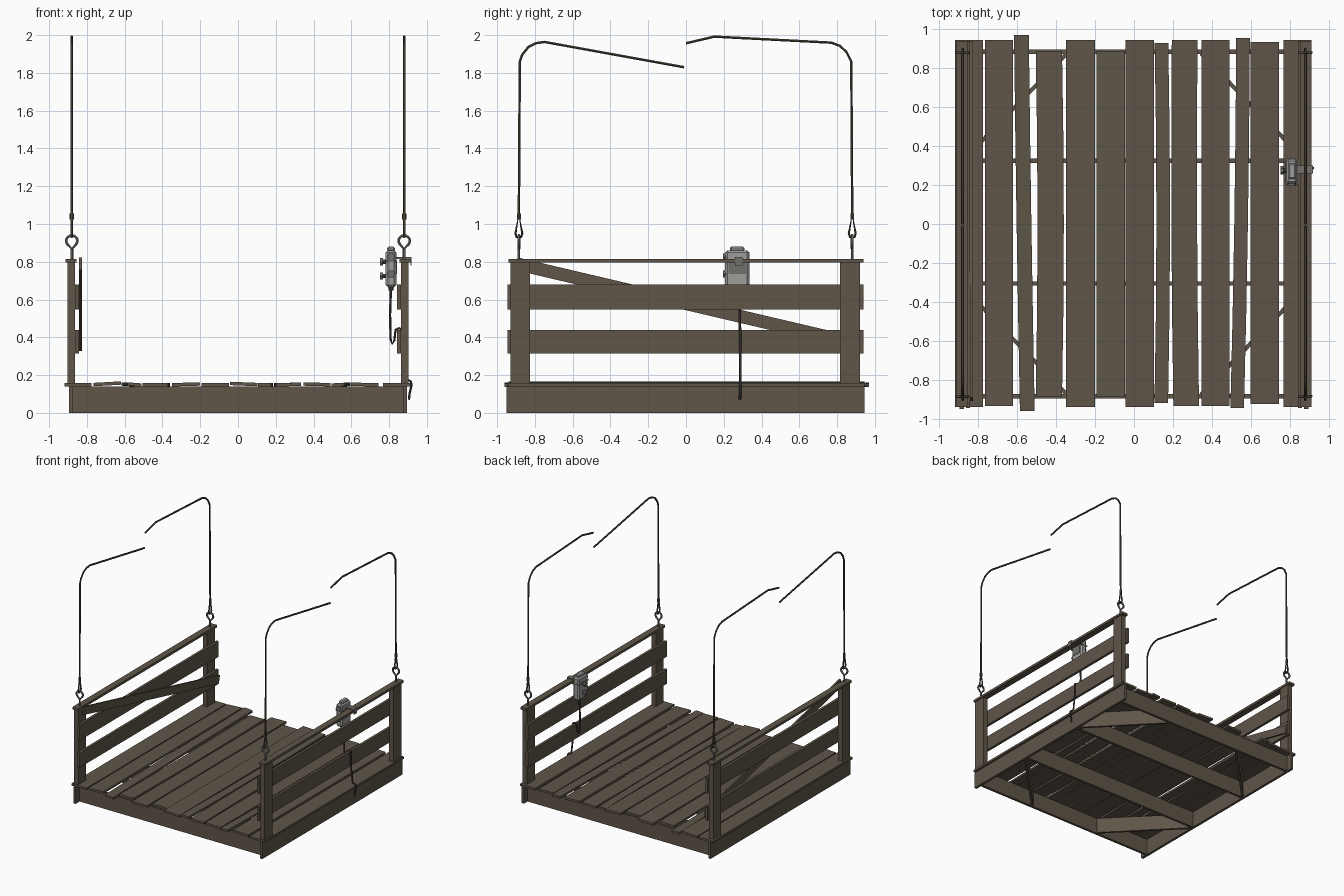
import bpy, bmesh, math
from mathutils import Vector

if "Cube" in bpy.data.objects:
    bpy.data.objects.remove(bpy.data.objects["Cube"])


def material(name, col):
    m = bpy.data.materials.new(name)
    m.diffuse_color = (*col, 1)
    m.use_nodes = True
    m.node_tree.nodes["Principled BSDF"].inputs["Base Color"].default_value = m.diffuse_color
    return m


WOOD = material("weathered wood", (0.115, 0.092, 0.066))
ROPE = material("rope brown", (0.085, 0.066, 0.046))
STEEL = material("dull steel", (0.17, 0.16, 0.145))
GREY = material("light grey casing", (0.34, 0.34, 0.33))
DARK = material("dark rubber", (0.05, 0.045, 0.04))


def finish(name, bm, mat):
    bmesh.ops.recalc_face_normals(bm, faces=bm.faces)
    me = bpy.data.meshes.new(name)
    bm.to_mesh(me)
    bm.free()
    me.materials.append(mat)
    ob = bpy.data.objects.new(name, me)
    bpy.context.collection.objects.link(ob)
    return ob


def box(name, x, y, z, mat=WOOD, bevel=0):
    """Box from (low, high) ranges."""
    bm = bmesh.new()
    bmesh.ops.create_cube(bm, size=1)
    for v in bm.verts:
        for i, r in enumerate((x, y, z)):
            v.co[i] = (r[0] + r[1]) / 2 + v.co[i] * (r[1] - r[0])
    if bevel:
        bmesh.ops.bevel(bm, geom=bm.edges[:], offset=bevel, segments=1, affect='EDGES')
    return finish(name, bm, mat)


def beam(name, a, b, width_dir, width, thick, mat=WOOD):
    """Straight board between two points."""
    a, b, w = Vector(a), Vector(b), Vector(width_dir)
    d = (b - a).normalized()
    w = (w - d * w.dot(d)).normalized()
    t = d.cross(w)
    bm = bmesh.new()
    bmesh.ops.create_cube(bm, size=1)
    for v in bm.verts:
        c = v.co.copy()
        v.co = (a + b) / 2 + d * c.x * (b - a).length + w * c.y * width + t * c.z * thick
    return finish(name, bm, mat)


def deck_board(name, xs, width, y0, y1, z, tilt):
    """Board along y with a slight bow; xs are centres at front, middle, back."""
    bm = bmesh.new()
    rings = []
    for i in range(5):
        t = i / 4
        cx = xs[0] * (1 - t) * (1 - 2 * t) + xs[1] * 4 * t * (1 - t) + xs[2] * t * (2 * t - 1)
        y = y0 + (y1 - y0) * t
        rings.append([bm.verts.new((cx + sx * width / 2, y, z + sz * 0.009 + sx * tilt))
                      for sx, sz in ((-1, -1), (1, -1), (1, 1), (-1, 1))])
    for p, q in zip(rings, rings[1:]):
        for k in range(4):
            bm.faces.new((p[k], p[(k + 1) % 4], q[(k + 1) % 4], q[k]))
    bm.faces.new(rings[0])
    bm.faces.new(rings[-1])
    return finish(name, bm, WOOD)


def tube(name, pts, radius, mat, cyclic=False):
    cu = bpy.data.curves.new(name, 'CURVE')
    cu.dimensions = '3D'
    cu.bevel_depth = radius
    cu.bevel_resolution = 1
    cu.use_fill_caps = True
    sp = cu.splines.new('POLY')
    sp.points.add(len(pts) - 1)
    for p, c in zip(sp.points, pts):
        p.co = (*c, 1)
    sp.use_cyclic_u = cyclic
    cu.materials.append(mat)
    ob = bpy.data.objects.new(name, cu)
    bpy.context.collection.objects.link(ob)
    bpy.ops.object.select_all(action='DESELECT')
    ob.select_set(True)
    bpy.context.view_layer.objects.active = ob
    bpy.ops.object.convert(target='MESH')
    bpy.ops.object.shade_smooth_by_angle()
    return ob


# Under frame: side beams, cross beams, corner braces
for s, side in ((-1, "left"), (1, "right")):
    box(side + "_side_beam", sorted((s * 0.873, s * 0.895)), (-0.95, 0.945), (0, 0.14))
for y, n in ((-0.885, "front_beam"), (-0.305, "front_joist"), (0.325, "back_joist"), (0.885, "back_beam")):
    box(n, (-0.874, 0.874), (y - 0.011, y + 0.011), (0, 0.139))
for sx in (-1, 1):
    for sy in (-1, 1):
        beam("corner_brace", (sx * 0.87, sy * 0.335, 0.07), (sx * 0.345, sy * 0.875, 0.07),
             (0, 0, 1), 0.13, 0.02)

# Deck boards: front, middle, back x; width; y range; height; tilt
boards = [
    (-0.847, -0.847, -0.847, 0.145, -0.94, 0.945, 0.150, 0),
    (-0.693, -0.693, -0.693, 0.145, -0.935, 0.945, 0.154, 0.004),
    (-0.548, -0.565, -0.578, 0.076, -0.96, 0.97, 0.150, -0.003),
    (-0.437, -0.428, -0.437, 0.135, -0.885, 0.885, 0.149, 0.001),
    (-0.275, -0.275, -0.275, 0.147, -0.94, 0.945, 0.151, 0.002),
    (-0.120, -0.120, -0.120, 0.147, -0.885, 0.885, 0.149, -0.001),
    (0.030, 0.030, 0.030, 0.147, -0.94, 0.945, 0.153, -0.003),
    (0.140, 0.150, 0.141, 0.070, -0.92, 0.93, 0.149, 0),
    (0.268, 0.258, 0.260, 0.132, -0.935, 0.945, 0.150, 0.002),
    (0.418, 0.418, 0.418, 0.145, -0.935, 0.945, 0.151, -0.002),
    (0.530, 0.550, 0.560, 0.070, -0.945, 0.955, 0.149, 0.002),
    (0.672, 0.672, 0.672, 0.145, -0.925, 0.935, 0.150, -0.002),
    (0.840, 0.840, 0.840, 0.145, -0.94, 0.945, 0.150, 0),
]
for i, (a, b, c, w, y0, y1, z, t) in enumerate(boards):
    deck_board("deck_board_%02d" % (i + 1), (a, b, c), w, y0, y1, z, t)

# Side railings: posts, slats, top rail
for s, side in ((-1, "left"), (1, "right")):
    for y0, y1, n in ((-0.93, -0.825, "front"), (0.815, 0.92, "back")):
        box(side + "_" + n + "_post", sorted((s * 0.862, s * 0.903)), (y0, y1), (0.155, 0.80))
    for z0, z1, n in ((0.315, 0.44, "lower"), (0.547, 0.68, "upper")):
        box(side + "_" + n + "_slat", sorted((s * 0.841, s * 0.863)), (-0.945, 0.94), (z0, z1))
    box(side + "_top_rail", sorted((s * 0.856, s * 0.912)), (-0.94, 0.94), (0.795, 0.815))
beam("left_diagonal_slat", (-0.834, -0.90, 0.79), (-0.834, 0.93, 0.36), (0, 0, 1), 0.068, 0.014)

# Eye bolts, rope loops and hanging ropes
front_path = [(-0.885, 1.03), (-0.88, 1.86), (-0.868, 1.895), (-0.835, 1.937), (-0.795, 1.957),
              (-0.75, 1.964), (-0.01, 1.83)]
back_path = [(0.88, 1.03), (0.875, 1.86), (0.85, 1.91), (0.815, 1.943), (0.77, 1.96),
             (0.15, 1.992), (0.0, 1.957)]
for s, side in ((-1, "left"), (1, "right")):
    x = s * 0.88
    for path, end in ((front_path, "front"), (back_path, "back")):
        n = side + "_" + end
        y = path[0][0]
        tube(n + "_rope", [(x, a, b) for a, b in path], 0.0075, ROPE)
        tube(n + "_rope_loop", [(x, y, 1.05), (x, y - 0.018, 0.95), (x, y - 0.012, 0.93),
                                (x, y + 0.012, 0.93), (x, y + 0.018, 0.95)], 0.007, ROPE, True)
        tube(n + "_rope_knot", [(x, y, 1.025), (x, y, 1.055)], 0.012, ROPE)
        eye = [(x + 0.030 * math.sin(t), y, 0.911 + 0.028 * math.cos(t))
               for t in [math.radians(-125 + 25 * k) for k in range(11)]]
        tube(n + "_eye", eye + [(x, y, 0.868)], 0.008, STEEL, True)
        tube(n + "_eye_shank", [(x, y, 0.805), (x, y, 0.872)], 0.008, STEEL)

# Control box hung over the right rail
box("control_box", (0.782, 0.838), (0.207, 0.335), (0.665, 0.86), GREY, 0.012)
box("control_box_cap", (0.79, 0.832), (0.232, 0.31), (0.855, 0.88), GREY, 0.008)
box("control_box_panel", (0.836, 0.842), (0.225, 0.317), (0.735, 0.80), STEEL)
box("control_box_seam", (0.779, 0.841), (0.204, 0.338), (0.80, 0.808), STEEL)
box("hook_arm", (0.83, 0.918), (0.26, 0.30), (0.816, 0.826), STEEL)
box("hook_lip", (0.912, 0.918), (0.26, 0.30), (0.78, 0.826), STEEL)
for z in (0.80, 0.725):
    tube("control_knob_stem", [(0.785, 0.275, z), (0.765, 0.275, z)], 0.013, DARK)
    tube("control_knob", [(0.767, 0.275, z), (0.752, 0.275, z)], 0.022, STEEL)
for z in (0.825, 0.735):
    tube("side_button", [(0.81, 0.215, z), (0.81, 0.197, z)], 0.022, STEEL)

# Cable from the box, out between the slats and down the side
cable = [(0.81, 0.285, 0.67), (0.805, 0.285, 0.52), (0.808, 0.285, 0.39), (0.816, 0.285, 0.365),
         (0.828, 0.285, 0.385), (0.834, 0.287, 0.44), (0.852, 0.287, 0.449), (0.869, 0.287, 0.44),
         (0.871, 0.287, 0.30), (0.885, 0.287, 0.18), (0.914, 0.287, 0.168), (0.919, 0.287, 0.15),
         (0.908, 0.287, 0.10), (0.905, 0.285, 0.07)]
tube("cable", cable, 0.007, DARK)
tube("cable_gland", [(0.81, 0.285, 0.675), (0.81, 0.285, 0.648)], 0.013, DARK)
